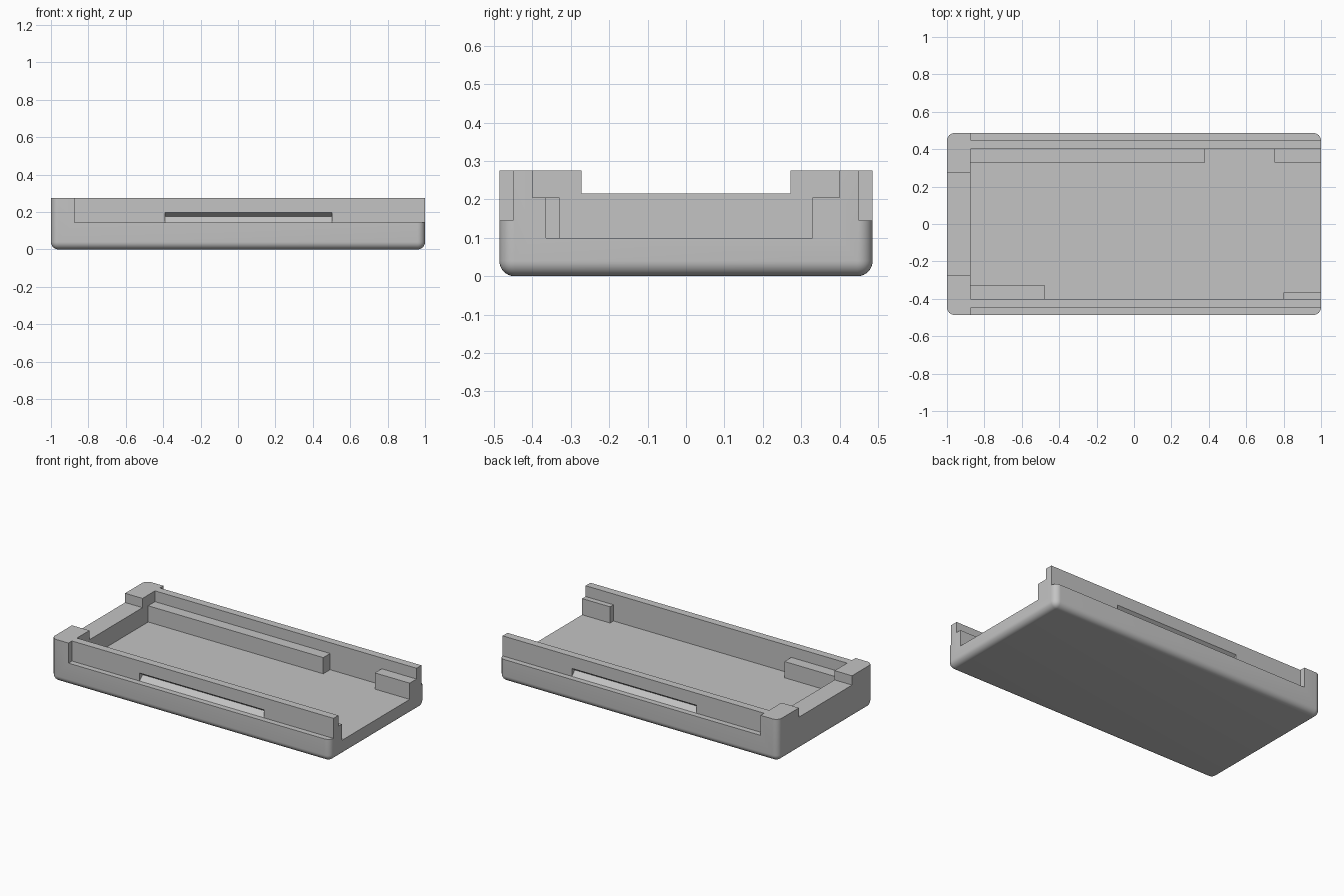
import bpy, bmesh
from mathutils import Vector

cube = bpy.data.objects.get("Cube")
if cube:
    bpy.data.objects.remove(cube, do_unlink=True)

grey = bpy.data.materials.new("plain grey")
grey.use_nodes = True
colour = (0.55, 0.55, 0.55, 1)
grey.diffuse_color = colour
grey.node_tree.nodes["Principled BSDF"].inputs["Base Color"].default_value = colour

# Main dimensions
HALF_L, HALF_W, TOP = 1.0, 0.486, 0.275
RIM_Y, INNER_Y, END_X = 0.45, 0.40, -0.875
FLOOR, STEP, LEDGE = 0.10, 0.145, 0.205
OUT = 1.2


def add_object(name, bm):
    bmesh.ops.recalc_face_normals(bm, faces=bm.faces)
    mesh = bpy.data.meshes.new(name)
    bm.to_mesh(mesh)
    bm.free()
    mesh.materials.append(grey)
    obj = bpy.data.objects.new(name, mesh)
    bpy.context.collection.objects.link(obj)
    return obj


def box_mesh(low, high):
    bm = bmesh.new()
    bmesh.ops.create_cube(bm, size=1)
    low, high = Vector(low), Vector(high)
    for v in bm.verts:
        v.co = (low + high) / 2 + v.co * (high - low)
    return bm


def box(name, low, high):
    return add_object(name, box_mesh(low, high))


def groove(name, side):
    # V-shaped prism that runs along the side wall
    bm = bmesh.new()
    section = [(RIM_Y + 0.02, STEP), (RIM_Y, STEP), (RIM_Y - 0.03, 0.175),
               (RIM_Y, 0.197), (RIM_Y + 0.02, 0.197)]
    face = bm.faces.new([bm.verts.new((-0.39, side * y, z)) for y, z in section])
    moved = bmesh.ops.extrude_face_region(bm, geom=[face])["geom"]
    bmesh.ops.translate(bm, vec=(0.893, 0, 0),
                        verts=[g for g in moved if isinstance(g, bmesh.types.BMVert)])
    return add_object(name, bm)


def cut(target, cutter):
    mod = target.modifiers.new("cut", "BOOLEAN")
    mod.operation, mod.solver, mod.object = "DIFFERENCE", "EXACT", cutter
    cutter.hide_render = True
    bpy.context.view_layer.objects.active = target
    bpy.ops.object.modifier_apply(modifier=mod.name)
    bpy.data.objects.remove(cutter, do_unlink=True)


# Tray body with rounded corners and underside
bm = box_mesh((-HALF_L, -HALF_W, 0), (HALF_L, HALF_W, TOP))
edges = [e for e in bm.edges if min(v.co.z for v in e.verts) < 0.01]
bmesh.ops.bevel(bm, geom=edges, offset=0.04, segments=8, profile=0.5, affect="EDGES")
tray = add_object("tray", bm)

# Open-ended cavity and the lowered middle of the end wall
cut(tray, box("cavity", (END_X, -INNER_Y, FLOOR), (OUT, INNER_Y, OUT)))
cut(tray, box("end_notch", (-OUT, -0.272, 0.215), (-0.8, 0.272, OUT)))

# Outer steps and grip grooves on both long walls
for side in (-1, 1):
    y = sorted((side * RIM_Y, side * OUT))
    cut(tray, box("step", (END_X, y[0], STEP), (OUT, y[1], OUT)))
    cut(tray, groove("groove", side))

bpy.ops.object.select_all(action="DESELECT")
tray.select_set(True)
bpy.context.view_layer.objects.active = tray
bpy.ops.object.shade_smooth_by_angle(angle=0.5)

# Support ledges inside the long walls
box("back_long_ledge", (END_X, 0.33, FLOOR), (0.38, INNER_Y, LEDGE))
box("back_short_ledge", (0.75, 0.33, FLOOR), (HALF_L, INNER_Y, LEDGE))
box("front_long_ledge", (END_X, -INNER_Y, FLOOR), (-0.475, -0.33, LEDGE))
box("front_short_ledge", (0.80, -INNER_Y, FLOOR), (HALF_L, -0.365, LEDGE))
